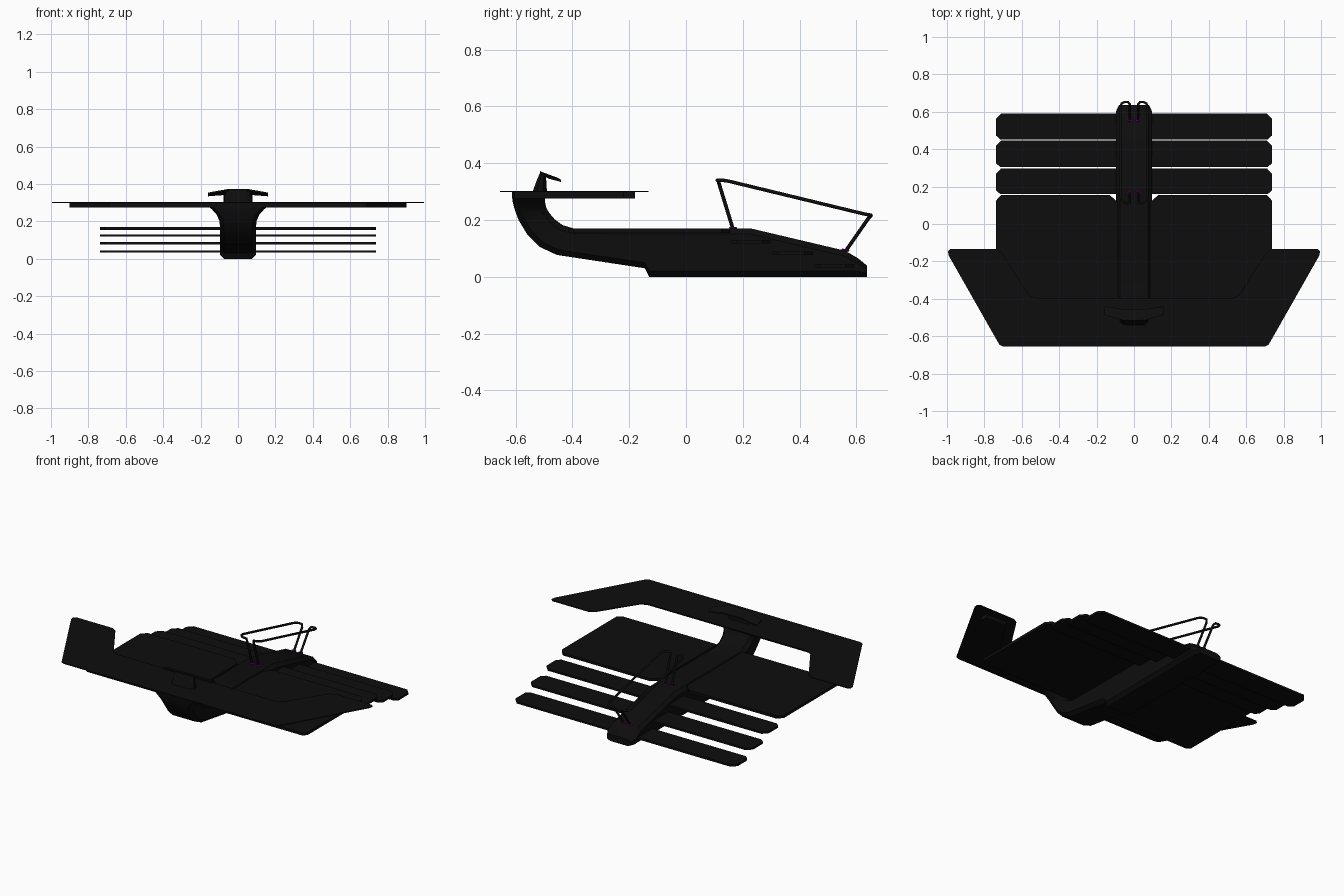
import bpy, bmesh, math
from mathutils import Vector

if "Cube" in bpy.data.objects:
    bpy.data.objects.remove(bpy.data.objects["Cube"])


def material(name, col):
    m = bpy.data.materials.new(name)
    m.diffuse_color = (*col, 1)
    m.use_nodes = True
    m.node_tree.nodes["Principled BSDF"].inputs["Base Color"].default_value = m.diffuse_color
    return m


BLACK = material("matte_black", (0.004, 0.004, 0.004))
MAGENTA = material("magenta", (0.2, 0.0, 0.2))


def finish(name, bm, mat=BLACK, bevel=0.0):
    bmesh.ops.recalc_face_normals(bm, faces=bm.faces[:])
    me = bpy.data.meshes.new(name)
    bm.to_mesh(me)
    bm.free()
    ob = bpy.data.objects.new(name, me)
    bpy.context.collection.objects.link(ob)
    me.materials.append(mat)
    if bevel:
        b = ob.modifiers.new("bevel", 'BEVEL')
        b.width, b.segments = bevel, 2
    return ob


def smooth(ob):
    bpy.ops.object.select_all(action='DESELECT')
    ob.select_set(True)
    bpy.context.view_layer.objects.active = ob
    bpy.ops.object.shade_smooth_by_angle(angle=math.radians(35))


def plate(name, pts, z0, z1):
    """Flat outline in x, y extruded from z0 to z1."""
    bm = bmesh.new()
    lo = [bm.verts.new((x, y, z0)) for x, y in pts]
    hi = [bm.verts.new((x, y, z1)) for x, y in pts]
    bm.faces.new(lo)
    bm.faces.new(hi)
    for i in range(len(pts)):
        j = (i + 1) % len(pts)
        bm.faces.new((lo[i], lo[j], hi[j], hi[i]))
    return finish(name, bm)


def mirrored(pts):
    return pts + [(-x, y) for x, y in reversed(pts)]


def loft(name, stations, c=0.15):
    """Chamfered box sections: lower point, upper point, half width."""
    bm = bmesh.new()
    rings = []
    for y0, z0, y1, z1, w in stations:
        lo, hi = Vector((0, y0, z0)), Vector((0, y1, z1))
        k = min(0.02 / (hi - lo).length, 0.3)
        sec = [(w - .02, 0), (w, k), (w, 1 - k), (w - .02, 1),
               (.02 - w, 1), (-w, 1 - k), (-w, k), (.02 - w, 0)]
        rings.append([bm.verts.new(lo.lerp(hi, t) + Vector((x, 0, 0))) for x, t in sec])
    for a, b in zip(rings, rings[1:]):
        for i in range(8):
            j = (i + 1) % 8
            bm.faces.new((a[i], a[j], b[j], b[i]))
    bm.faces.new(rings[0])
    bm.faces.new(rings[-1])
    return finish(name, bm)


# Hull with curved neck rising to the front wing
hull = loft("hull", [
    (-.613, .285, -.497, .285, .165), (-.611, .265, -.497, .265, .14),
    (-.603, .235, -.493, .245, .115), (-.59, .20, -.482, .225, .10),
    (-.56, .15, -.463, .203, .095), (-.515, .105, -.435, .182, .095),
    (-.455, .077, -.395, .17, .095), (-.145, .03, -.145, .17, .095),
    (-.13, 0, -.125, .17, .095), (.23, 0, .23, .17, .095),
    (.56, 0, .56, .092, .095), (.605, 0, .605, .066, .095),
    (.637, 0, .637, .04, .08)])
smooth(hull)

# Front wing: thin skin over a thicker core
plate("front_wing_skin", mirrored([
    (.70, -.655), (.72, -.645), (.99, -.17), (.995, -.145), (.98, -.133),
    (.74, -.133), (.71, -.15), (.56, -.38), (.53, -.395)]), .298, .303)
plate("front_wing_core", mirrored([
    (.67, -.613), (.69, -.605), (.90, -.22), (.895, -.18),
    (.76, -.18), (.61, -.41), (.55, -.43)]), .275, .299)

# Main wing and the stepped slats behind it, one pair each
for s, side in ((1, "right"), (-1, "left")):
    for name, y0, y1, z, t in (("main_wing", -.415, .155, .163, .016),
                               ("slat_upper", .160, .298, .124, .012),
                               ("slat_middle", .305, .447, .083, .012),
                               ("slat_lower", .453, .592, .039, .012)):
        cut = .04 if name == "main_wing" else .005
        pts = [(.085, y0), (.715, y0), (.738, y0 + .02), (.738, y1 - .03),
               (.71, y1), (.09 + cut, y1), (.085, y1 - cut)]
        plate(f"{name}_{side}", [(s * x, y) for x, y in pts], z - t / 2, z + t / 2)

# Head on top of the front wing
head = loft("head_base", [(-.54, .30, -.49, .30, .075), (-.528, .335, -.492, .335, .07),
                          (-.512, .372, -.495, .362, .06)])
bm = bmesh.new()
rows = []
for x, zo in ((-.16, -.018), (-.06, 0), (.06, 0), (.16, -.018)):
    tip = abs(x) > .1
    front = (-.485, .362) if tip else (-.515, .372)
    back = (-.44, .35) if tip else (-.455, .35)
    dz = -.008 if tip else 0
    rows.append([bm.verts.new((x, y, z + dz + d)) for d in (0, -.008)
                 for y, z in (front, back)])
for a, b in zip(rows, rows[1:]):
    for i, j in ((0, 1), (1, 3), (3, 2), (2, 0)):
        bm.faces.new((a[i], a[j], b[j], b[i]))
for r in (rows[0], rows[-1]):
    bm.faces.new((r[0], r[1], r[3], r[2]))
finish("head_visor", bm)

# Bent wire rails above the hull with coloured collars at their feet
for s, side in ((1, "right"), (-1, "left")):
    path = [(.022, .168, .16), (.022, .122, .31), (.024, .114, .337), (.036, .110, .340),
            (.052, .114, .340), (.068, .13, .340), (.072, .15, .337), (.072, .625, .222),
            (.066, .645, .218), (.052, .652, .217), (.032, .652, .216),
            (.023, .642, .205), (.022, .555, .08)]
    cu = bpy.data.curves.new(f"wire_rail_{side}", 'CURVE')
    cu.dimensions = '3D'
    cu.bevel_depth = .0065
    cu.bevel_resolution = 2
    cu.use_fill_caps = True
    sp = cu.splines.new('POLY')
    sp.points.add(len(path) - 1)
    for p, (x, y, z) in zip(sp.points, path):
        p.co = (s * x, y, z, 1)
    ob = bpy.data.objects.new(cu.name, cu)
    bpy.context.collection.objects.link(ob)
    cu.materials.append(BLACK)
    for where, y, z, tilt in (("front", .166, .172, 0), ("rear", .562, .094, -.23)):
        bpy.ops.mesh.primitive_torus_add(
            major_radius=.011, minor_radius=.003, major_segments=20, minor_segments=8,
            location=(s * .022, y, z), rotation=(tilt, 0, 0))
        ring = bpy.context.object
        ring.name = f"rail_collar_{where}_{side}"
        ring.data.materials.append(MAGENTA)
        smooth(ring)
